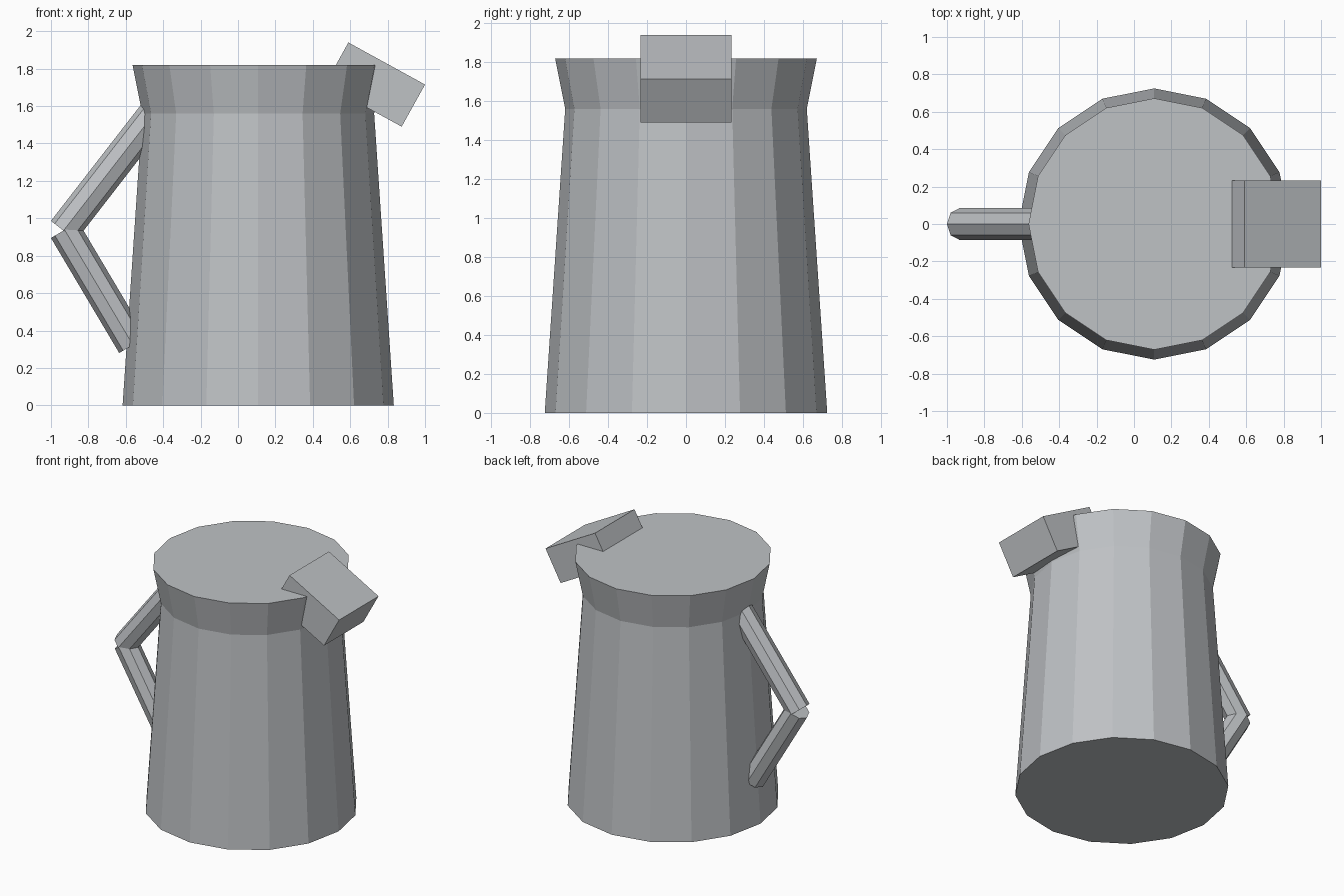
import bpy
import bmesh
import math
from mathutils import Vector

cube = bpy.data.objects.get("Cube")
if cube:
    bpy.data.objects.remove(cube, do_unlink=True)

BODY_X = 0.108

# Single metal colour
metal = bpy.data.materials.new("grey_metal")
metal.use_nodes = True
colour = (0.52, 0.54, 0.56, 1)
metal.diffuse_color = colour
metal.node_tree.nodes["Principled BSDF"].inputs["Base Color"].default_value = colour


def add_object(name, bm):
    bmesh.ops.recalc_face_normals(bm, faces=bm.faces)
    mesh = bpy.data.meshes.new(name)
    bm.to_mesh(mesh)
    bm.free()
    mesh.materials.append(metal)
    obj = bpy.data.objects.new(name, mesh)
    bpy.context.collection.objects.link(obj)
    return obj


def loft(name, rings):
    """Skin equal-length rings of points and cap both ends."""
    bm = bmesh.new()
    loops = [[bm.verts.new(p) for p in ring] for ring in rings]
    n = len(loops[0])
    for a, b in zip(loops, loops[1:]):
        for i in range(n):
            j = (i + 1) % n
            bm.faces.new((a[i], a[j], b[j], b[i]))
    bm.faces.new(loops[0])
    bm.faces.new(loops[-1])
    return add_object(name, bm)


def ring(centre, u, v, radius, sides):
    angles = [2 * math.pi * i / sides for i in range(sides)]
    return [centre + radius * (u * math.cos(a) + v * math.sin(a)) for a in angles]


def bar(name, start, end, radius=0.085, sides=8):
    """Straight faceted rod lying in the xz plane."""
    a, b = (Vector((x, 0, z)) for x, z in (start, end))
    side = Vector((0, 1, 0))
    across = (b - a).normalized().cross(side)
    return loft(name, [ring(p, across, side, radius, sides) for p in (a, b)])


# Tapered body with a flared, closed rim
profile = [(0.725, 0), (0.62, 1.56), (0.672, 1.82)]
loft("jug_body", [ring(Vector((BODY_X, 0, z)), Vector((1, 0, 0)), Vector((0, 1, 0)), r, 16)
                  for r, z in profile])

# Tilted block spout
corners = [(0.59, 1.94), (1.0, 1.715), (0.875, 1.49), (0.465, 1.715)]
loft("spout", [[Vector((x, y, z)) for x, z in corners] for y in (-0.233, 0.233)])

# Two-bar angular handle
bar("handle_upper", (-0.933, 0.934), (-0.44, 1.57))
bar("handle_lower", (-0.927, 0.938), (-0.562, 0.323))
